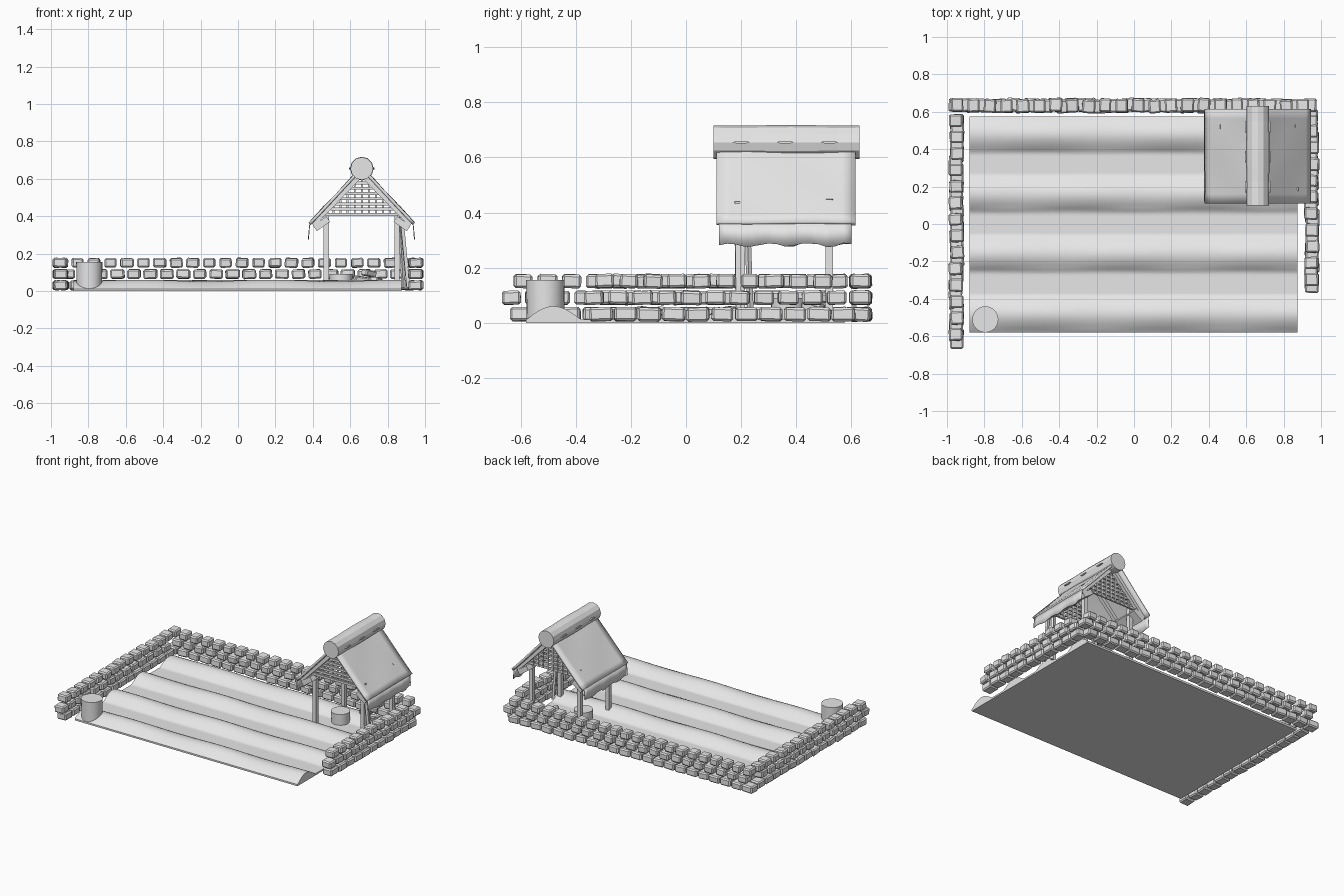
import bpy, bmesh, math, random
from mathutils import Matrix, Vector, Euler

random.seed(4)
if "Cube" in bpy.data.objects:
    bpy.data.objects.remove(bpy.data.objects["Cube"])

grey = bpy.data.materials.new("light_grey")
grey.use_nodes = True
grey.diffuse_color = (0.8, 0.8, 0.8, 1)
grey.node_tree.nodes["Principled BSDF"].inputs["Base Color"].default_value = (0.8, 0.8, 0.8, 1)


def finish(name, bm, bevel=0, smooth=False):
    bmesh.ops.recalc_face_normals(bm, faces=bm.faces)
    mesh = bpy.data.meshes.new(name)
    bm.to_mesh(mesh)
    bm.free()
    mesh.materials.append(grey)
    ob = bpy.data.objects.new(name, mesh)
    bpy.context.collection.objects.link(ob)
    if bevel:
        mod = ob.modifiers.new("bevel", "BEVEL")
        mod.width, mod.segments = bevel, 1
    if smooth:
        bpy.ops.object.select_all(action="DESELECT")
        ob.select_set(True)
        bpy.context.view_layer.objects.active = ob
        bpy.ops.object.shade_smooth_by_angle(angle=math.radians(40))
    return ob


def add_box(bm, loc, size, rot=(0, 0, 0)):
    m = Matrix.LocRotScale(Vector(loc), Euler(rot), Vector(size))
    return bmesh.ops.create_cube(bm, size=1, matrix=m)["verts"]


def add_beam(bm, a, b, w, d):
    """Square beam running from a to b."""
    a, b = Vector(a), Vector(b)
    q = (b - a).to_track_quat("Z", "Y")
    m = Matrix.LocRotScale((a + b) / 2, q, Vector((w, d, (b - a).length)))
    bmesh.ops.create_cube(bm, size=1, matrix=m)


def add_cylinder(bm, loc, r1, r2, depth, sides=24, rot=(0, 0, 0)):
    m = Matrix.LocRotScale(Vector(loc), Euler(rot), None)
    bmesh.ops.create_cone(bm, cap_ends=True, segments=sides, radius1=r1,
                          radius2=r2, depth=depth, matrix=m)


# Ploughed field: four humps with flat furrows between them
def field_height(x, y):
    t = ((y + 0.58) / 0.32) % 1
    if t > 0.62:
        return 0.012
    wave = 1 + 0.1 * math.sin(x * 9 + round((y + 0.4) / 0.32) * 2)
    return 0.012 + 0.044 * wave * math.sin(math.pi * t / 0.62)


bm = bmesh.new()
nx, ny = 40, 93
grid = [[bm.verts.new((-0.88 + 1.755 * i / nx, -0.58 + 1.155 * j / ny, 0))
         for j in range(ny + 1)] for i in range(nx + 1)]
for i in range(nx):
    for j in range(ny):
        bm.faces.new((grid[i][j], grid[i + 1][j], grid[i + 1][j + 1], grid[i][j + 1]))
lower = bm.faces[:]
top = bmesh.ops.extrude_face_region(bm, geom=lower, use_keep_orig=True)
for v in top["geom"]:
    if isinstance(v, bmesh.types.BMVert):
        v.co.z = field_height(v.co.x, v.co.y)
finish("field", bm, smooth=True)


# Dry stone walls: three staggered courses of chamfered stones
def stone_wall(name, start, end, starts):
    bm = bmesh.new()
    start, end = Vector(start), Vector(end)
    along = (end - start).normalized()
    length = (end - start).length
    heading = math.atan2(along.y, along.x)
    for row, offset in enumerate(starts):
        step = 0.088
        size = (0.083, 0.073, 0.068)[row]
        count = int((length - offset) / step)
        for k in range(count):
            side = Vector((-along.y, along.x)) * random.uniform(-0.005, 0.005)
            p = start + along * (offset + size / 2 + k * step) + side
            tilt = [random.uniform(-0.07, 0.07) for _ in range(3)]
            add_box(bm, (p.x, p.y, 0.031 + row * 0.06),
                    (size * random.uniform(0.93, 1.04), 0.072, 0.05),
                    (tilt[0], tilt[1] * 0.7, heading + tilt[2]))
    return finish(name, bm, bevel=0.008)


stone_wall("right_wall", (-0.95, -0.67), (-0.95, 0.63), (0.03, 0, 0.045))
stone_wall("left_wall", (0.95, -0.37), (0.95, 0.63), (0.02, 0, 0.04))
stone_wall("back_wall", (-0.99, 0.633), (1.0, 0.633), (0.0, 0.045, 0.01))

# Tall tub in the field and small bucket in the shelter
for name, x, y, r, h in (("tub", -0.795, -0.51, 0.07, 0.155), ("bucket", 0.55, 0.37, 0.062, 0.09)):
    bm = bmesh.new()
    add_cylinder(bm, (x, y, h / 2 + 0.005), r * 0.97, r, h - 0.01)
    finish(name, bm, smooth=True)

# Fallen stones on the shelter floor
bm = bmesh.new()
for x, y, z, turn in ((0.66, 0.5, 0.06, 0.3), (0.74, 0.46, 0.055, 1.2), (0.7, 0.5, 0.095, 0.8)):
    add_box(bm, (x, y, z), (0.08, 0.045, 0.035), (0.1, 0.15, turn))
finish("loose_stones", bm, bevel=0.006)

CX = 0.662

# Shelter posts, with one loose leaning pole
bm = bmesh.new()
for x in (0.472, 0.85):
    for y in (0.2, 0.52):
        add_beam(bm, (x, y, 0), (x, y, 0.42), 0.028, 0.028)
add_beam(bm, (0.91, 0.19, 0.02), (0.87, 0.185, 0.44), 0.018, 0.018)
add_beam(bm, (0.885, 0.235, 0.02), (0.865, 0.22, 0.42), 0.016, 0.016)
finish("posts", bm)

# Rafters with thick feet, and rails along the eaves
bm = bmesh.new()
for s in (-1, 1):
    for y in (0.15, 0.36, 0.57):
        add_beam(bm, (CX + s * 0.262, y, 0.355), (CX + s * 0.02, y, 0.605), 0.025, 0.025)
    add_beam(bm, (CX + s * 0.25, 0.36, 0.335), (CX + s * 0.18, 0.36, 0.385), 0.45, 0.035)
finish("rafters", bm)

# Woven gable lattice at both ends
bm = bmesh.new()
for y in (0.17, 0.55):
    for k in range(7):
        z = 0.41 + k * 0.028
        half = (0.625 - z) * 0.9
        add_box(bm, (CX, y, z), (2 * half, 0.012, 0.015))
    for k in range(-4, 5):
        x = k * 0.038
        high = 0.62 - abs(x) * 1.08
        add_box(bm, (CX + x, y + 0.008, (0.405 + high) / 2), (0.01, 0.008, high - 0.405))
finish("gable_lattice", bm)


# Roof sheets with a gentle ripple, and ragged skirts hanging from the eaves
def roof_ripple(u, v):
    return 0.004 * math.sin(u * 5 + 1) * math.sin(v * 7)


for s, side in ((-1, "right"), (1, "left")):
    bm = bmesh.new()
    n = 10
    sheet = [[bm.verts.new((CX + s * (0.02 + 0.258 * i / n), 0.11 + 0.505 * j / n,
                            0.635 - 0.275 * i / n + roof_ripple(i / n, j / n)))
              for j in range(n + 1)] for i in range(n + 1)]
    for i in range(n):
        for j in range(n):
            bm.faces.new((sheet[i][j], sheet[i + 1][j], sheet[i + 1][j + 1], sheet[i][j + 1]))
    roof = finish("roof_" + side, bm, smooth=True)
    solid = roof.modifiers.new("thickness", "SOLIDIFY")
    solid.thickness, solid.offset = 0.016, 0

    bm = bmesh.new()
    rows = []
    for j in range(17):
        y = 0.12 + 0.48 * j / 16
        drop = 0.283 + 0.006 * math.sin(j * 1.3) + random.uniform(-0.003, 0.003)
        rows.append((bm.verts.new((CX + s * 0.276, y, 0.365)), bm.verts.new((CX + s * 0.283, y, drop))))
    for a, b in zip(rows, rows[1:]):
        bm.faces.new((a[0], a[1], b[1], b[0]))
    skirt = finish("skirt_" + side, bm, smooth=True)
    skirt.modifiers.new("thickness", "SOLIDIFY").thickness = 0.004

    # Roof peg
    bm = bmesh.new()
    add_box(bm, (CX + s * 0.2, 0.52, 0.447), (0.014, 0.025, 0.02), (0, s * 0.8, 0))
    finish("peg_" + side, bm)

# Ridge log with slight bulges between its joints
bm = bmesh.new()
rings = []
for y, r in ((0.1, 0.061), (0.23, 0.06), (0.3, 0.062), (0.38, 0.063), (0.46, 0.062), (0.55, 0.06), (0.63, 0.061)):
    rings.append([bm.verts.new((CX + r * math.cos(a * math.tau / 12), y, 0.655 + r * math.sin(a * math.tau / 12)))
                  for a in range(12)])
for a, b in zip(rings, rings[1:]):
    for k in range(12):
        bm.faces.new((a[k], a[k - 1], b[k - 1], b[k]))
bm.faces.new(rings[0])
bm.faces.new(rings[-1])
finish("ridge_log", bm)

# Tie pegs through the log
bm = bmesh.new()
for y in (0.2, 0.36, 0.52):
    add_cylinder(bm, (CX, y, 0.655), 0.014, 0.014, 0.136, 8, (0, math.pi / 2, 0))
for v in bm.verts:
    v.co.z = 0.655 + (v.co.z - 0.655) * 0.35
for v in bm.verts:
    near = min((0.2, 0.36, 0.52), key=lambda y: abs(y - v.co.y))
    v.co.y = near + (v.co.y - near) * 2.2
finish("log_ties", bm)
